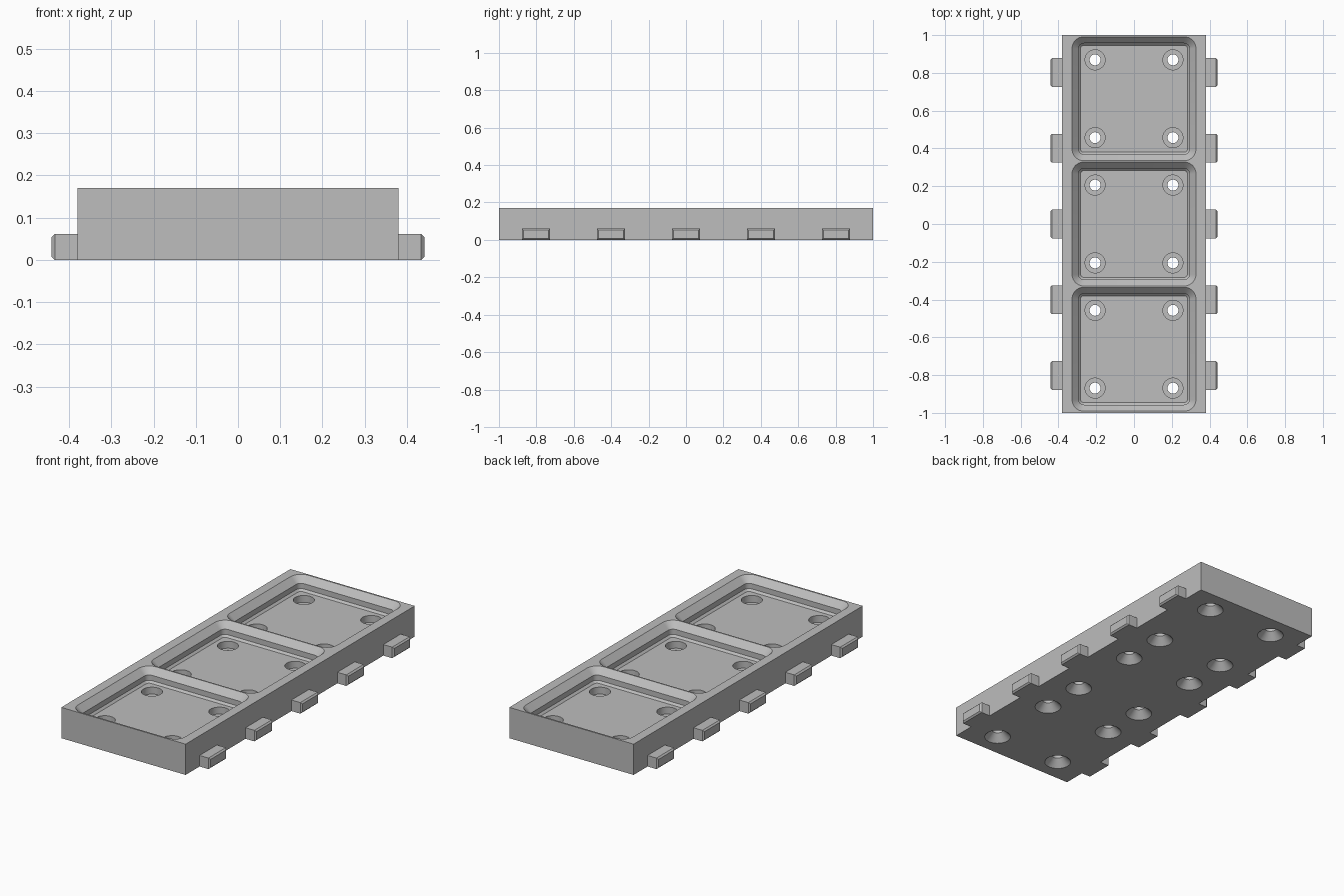
import bpy, bmesh
from math import cos, sin, pi, radians

if "Cube" in bpy.data.objects:
    bpy.data.objects.remove(bpy.data.objects["Cube"])

grey = bpy.data.materials.new("grey plastic")
grey.use_nodes = True
COLOUR = (0.51, 0.51, 0.51, 1)
grey.diffuse_color = COLOUR
grey.node_tree.nodes["Principled BSDF"].inputs["Base Color"].default_value = COLOUR

HEIGHT = 0.17
FLOOR = 0.096
PITCH = 0.663


def rounded_square(half, radius, z, steps=8):
    """Ring of points around a square with rounded corners."""
    points = []
    for corner in range(4):
        centre = pi / 4 + corner * pi / 2
        cx = (half - radius) * (1 if cos(centre) > 0 else -1)
        cy = (half - radius) * (1 if sin(centre) > 0 else -1)
        for i in range(steps + 1):
            a = corner * pi / 2 + i / steps * pi / 2
            points.append((cx + radius * cos(a), cy + radius * sin(a), z))
    return points


def circle(radius, z, sides=40):
    return [(radius * cos(2 * pi * i / sides), radius * sin(2 * pi * i / sides), z)
            for i in range(sides)]


def loft(bm, rings, offset):
    """Closed solid through a stack of rings, lowest first."""
    loops = [[bm.verts.new((x + offset[0], y + offset[1], z)) for x, y, z in ring]
             for ring in rings]
    for low, high in zip(loops, loops[1:]):
        for i in range(len(low)):
            j = (i + 1) % len(low)
            bm.faces.new((low[i], low[j], high[j], high[i]))
    bm.faces.new(loops[0][::-1])
    bm.faces.new(loops[-1])


def make_object(name, bm):
    bmesh.ops.recalc_face_normals(bm, faces=bm.faces)
    mesh = bpy.data.meshes.new(name)
    bm.to_mesh(mesh)
    bm.free()
    mesh.materials.append(grey)
    obj = bpy.data.objects.new(name, mesh)
    bpy.context.collection.objects.link(obj)
    return obj


def box(bm, low, high):
    result = bmesh.ops.create_cube(bm, size=1)
    for v in result["verts"]:
        v.co = [(a + b) / 2 + c * (b - a) for a, b, c in zip(low, high, v.co)]
    return result["verts"]


# Solid tray body
bm = bmesh.new()
box(bm, (-0.38, -1, 0), (0.38, 1, HEIGHT))
body = make_object("tray_body", bm)

# Stepped pockets, and screw holes with a recess above and a countersink below
pockets, holes = bmesh.new(), bmesh.new()
for row in (-1, 0, 1):
    y = row * PITCH
    loft(pockets, [
        rounded_square(0.283, 0.018, FLOOR),
        rounded_square(0.294, 0.029, FLOOR + 0.011),
        rounded_square(0.294, 0.029, HEIGHT - 0.034),
        rounded_square(0.328, 0.062, HEIGHT),
        rounded_square(0.328, 0.062, HEIGHT + 0.05)], (0, y))
    for sx in (-1, 1):
        for sy in (-1, 1):
            loft(holes, [
                circle(0.068, -0.03), circle(0.068, 0),
                circle(0.029, 0.04), circle(0.029, 0.058),
                circle(0.053, 0.058), circle(0.053, FLOOR + 0.03)],
                (sx * 0.206, y + sy * 0.206))

bpy.context.view_layer.objects.active = body
for cutter in (make_object("pocket_cutter", pockets), make_object("hole_cutter", holes)):
    cutter.hide_render = True
    cut = body.modifiers.new(cutter.name, 'BOOLEAN')
    cut.operation = 'DIFFERENCE'
    cut.solver = 'EXACT'
    cut.object = cutter
    bpy.ops.object.modifier_apply(modifier=cut.name)
    bpy.data.objects.remove(cutter)

bpy.ops.object.select_all(action='DESELECT')
body.select_set(True)
bpy.ops.object.shade_smooth_by_angle(angle=radians(25))

# Side tabs with chamfered ends
for side, label in ((1, "left"), (-1, "right")):
    bm = bmesh.new()
    for i in range(-2, 3):
        y = i * 0.401
        x0, x1 = sorted((side * 0.38, side * 0.442))
        verts = box(bm, (x0, y - 0.076, 0), (x1, y + 0.076, 0.061))
        ends = [v for v in verts if abs(v.co.x) > 0.41]
        face = next(f for f in bm.faces if all(v in f.verts for v in ends))
        bmesh.ops.bevel(bm, geom=list(face.edges), offset=0.008, segments=1,
                        affect='EDGES')
    make_object(label + "_tabs", bm)
